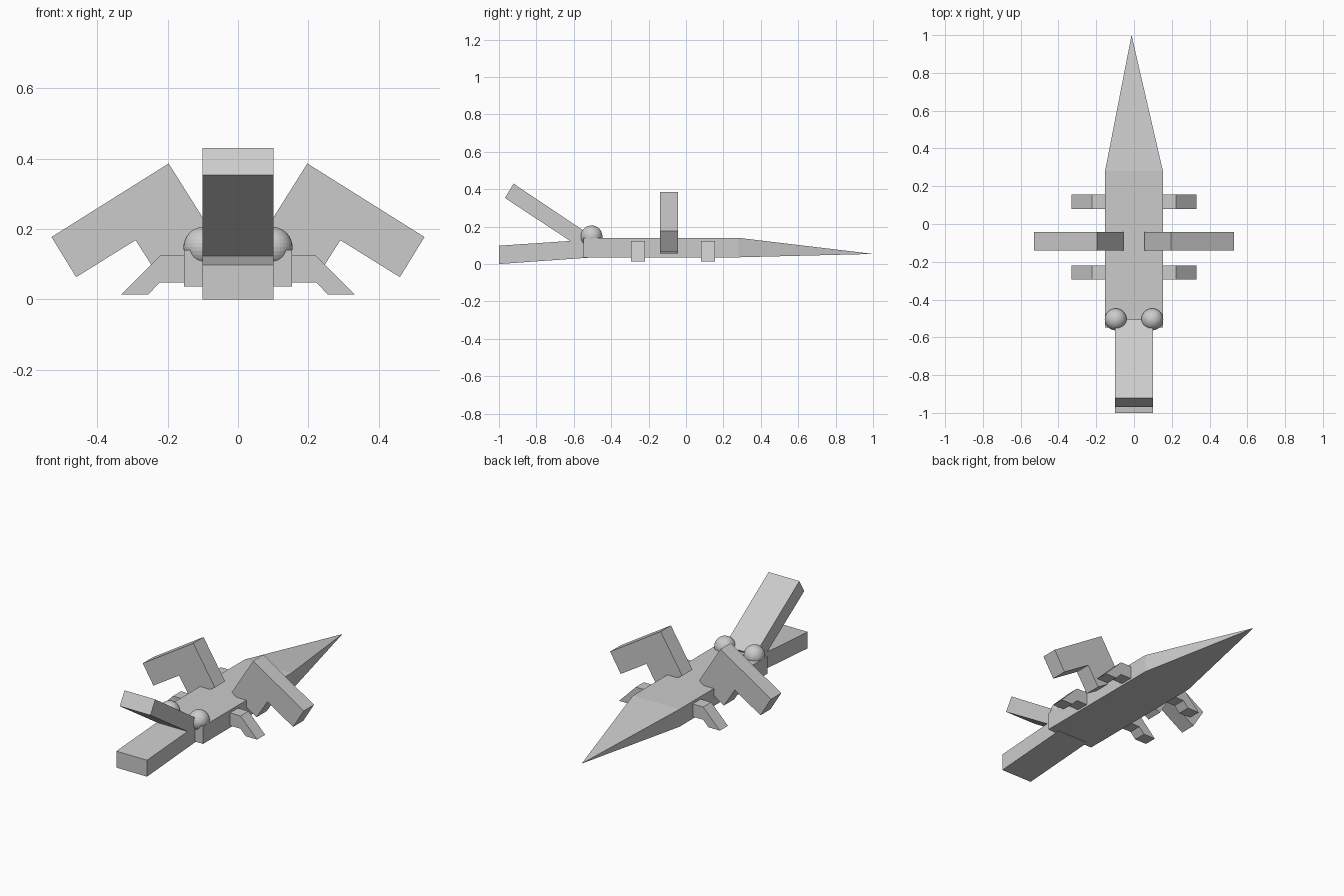
import bpy
import bmesh

if "Cube" in bpy.data.objects:
    bpy.data.objects.remove(bpy.data.objects["Cube"])


def mesh_object(name, bm):
    bmesh.ops.recalc_face_normals(bm, faces=bm.faces)
    mesh = bpy.data.meshes.new(name)
    bm.to_mesh(mesh)
    bm.free()
    obj = bpy.data.objects.new(name, mesh)
    bpy.context.collection.objects.link(obj)
    return obj


def extrude_profile(name, points, offset):
    """Extrude a closed 3D outline along an offset vector."""
    bm = bmesh.new()
    face = bm.faces.new([bm.verts.new(p) for p in points])
    new = bmesh.ops.extrude_face_region(bm, geom=[face])["geom"]
    verts = [g for g in new if isinstance(g, bmesh.types.BMVert)]
    bmesh.ops.translate(bm, verts=verts, vec=offset)
    return mesh_object(name, bm)


# Flat body with a pointed tail
bm = bmesh.new()
front, back = [
    [bm.verts.new((x, y, z)) for x, z in
     ((-0.153, 0.036), (0.153, 0.036), (0.153, 0.14), (-0.153, 0.14))]
    for y in (-0.547, 0.281)]
tip = bm.verts.new((-0.013, 1.0, 0.054))
bm.faces.new(front)
for i in range(4):
    j = (i + 1) % 4
    bm.faces.new((front[i], front[j], back[j], back[i]))
    bm.faces.new((back[i], back[j], tip))
mesh_object("body_and_tail", bm)

# Open jaws, outlined from the side
jaws = {
    "lower_jaw": [(-1.0, 0.0), (-0.52, 0.034), (-0.52, 0.13), (-1.0, 0.098)],
    "upper_jaw": [(-0.968, 0.353), (-0.55, 0.078), (-0.505, 0.15), (-0.922, 0.43)],
}
for name, outline in jaws.items():
    extrude_profile(name, [(-0.101, y, z) for y, z in outline], (0.202, 0, 0))

# Bent limbs, outlined from the front
big_limb = [(0.055, 0.16), (0.197, 0.386), (0.53, 0.177), (0.46, 0.063),
            (0.291, 0.168), (0.22, 0.057)]
small_leg = [(0.1, 0.124), (0.222, 0.124), (0.332, 0.013), (0.256, 0.013),
             (0.222, 0.048), (0.1, 0.048)]
limbs = (("raised_limb", big_limb, -0.139, 0.096),
         ("front_leg", small_leg, -0.294, 0.075),
         ("rear_leg", small_leg, 0.08, 0.075))

for side, s in (("left", -1), ("right", 1)):
    for name, outline, y, depth in limbs:
        extrude_profile(f"{name}_{side}", [(s * x, y, z) for x, z in outline],
                        (0, depth, 0))
    # Eyes
    bpy.ops.mesh.primitive_uv_sphere_add(
        segments=32, ring_count=16, radius=0.058, location=(s * 0.097, -0.505, 0.148))
    bpy.context.object.name = f"eye_{side}"
